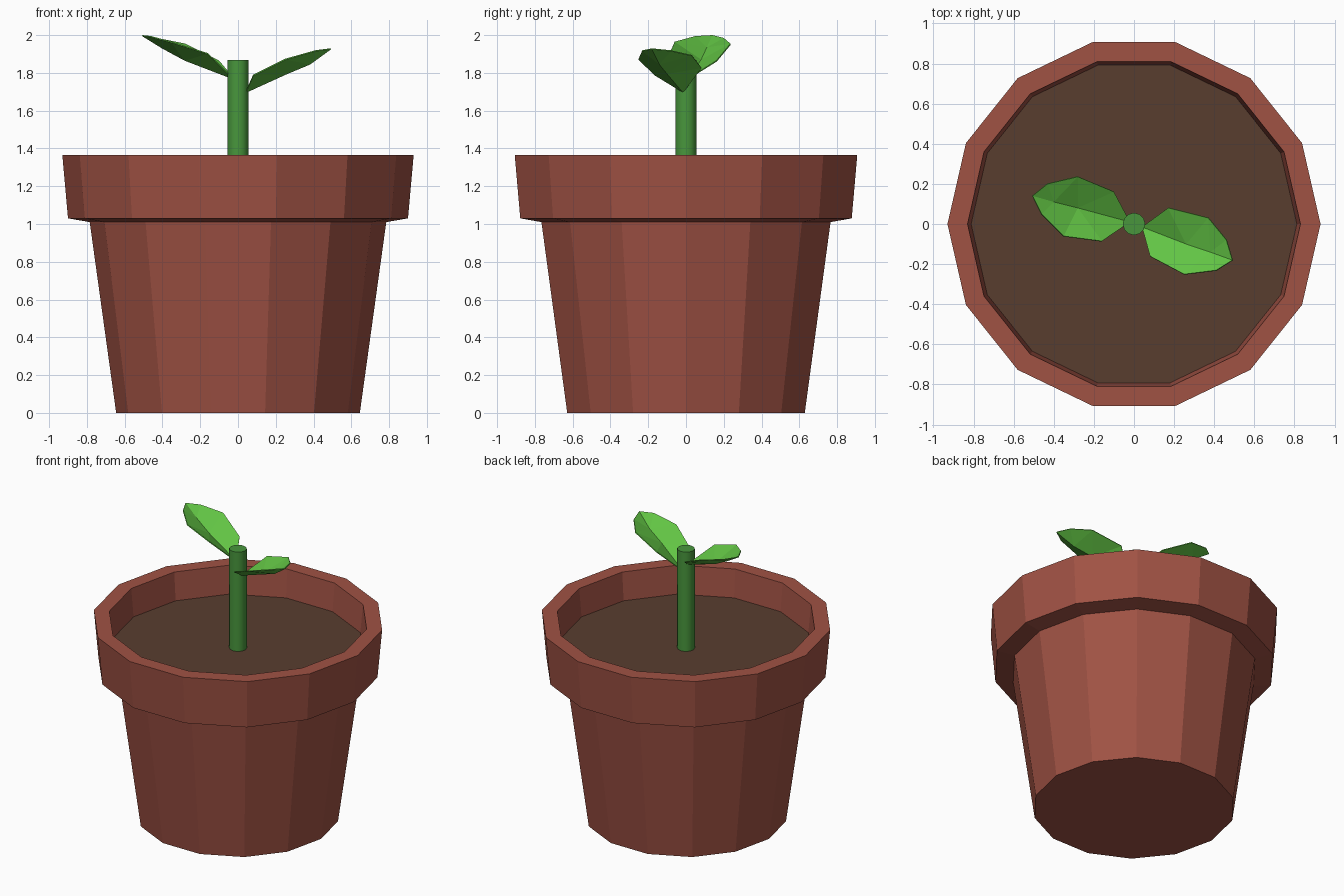
import bpy, bmesh, math

if "Cube" in bpy.data.objects:
    bpy.data.objects.remove(bpy.data.objects["Cube"])


def material(name, r, g, b):
    """Flat colour given in 0-255 display values."""
    m = bpy.data.materials.new(name)
    lin = [((c / 255 + 0.055) / 1.055) ** 2.4 for c in (r, g, b)]
    m.diffuse_color = (*lin, 1)
    m.use_nodes = True
    m.node_tree.nodes["Principled BSDF"].inputs["Base Color"].default_value = m.diffuse_color
    return m


terracotta = material("terracotta", 160, 82, 68)
earth = material("earth", 88, 61, 47)
stem_green = material("stem_green", 72, 150, 60)
leaf_green = material("leaf_green", 98, 196, 68)


def add_object(name, bm, mat):
    mesh = bpy.data.meshes.new(name)
    bm.to_mesh(mesh)
    bm.free()
    mesh.materials.append(mat)
    ob = bpy.data.objects.new(name, mesh)
    bpy.context.collection.objects.link(ob)
    return ob


def turned(name, profile, sides, mat, cap_start=False, cap_end=False):
    """Flat-sided solid of revolution from (radius, height) points, bottom outside first."""
    bm = bmesh.new()
    rings = [[bm.verts.new((r * math.cos(math.tau * i / sides),
                            r * math.sin(math.tau * i / sides), z))
              for i in range(sides)] for r, z in profile]
    for low, high in zip(rings, rings[1:]):
        for i in range(sides):
            j = (i + 1) % sides
            bm.faces.new((low[i], low[j], high[j], high[i]))
    if cap_start:
        bm.faces.new(rings[0][::-1])
    if cap_end:
        bm.faces.new(rings[-1])
    return add_object(name, bm, mat)


SIDES, SOIL_Z = 14, 1.17

# Pot: tapered body, overhanging rim and inner lip
turned("pot", [(0.645, 0), (0.785, 1.01), (0.90, 1.03), (0.93, 1.365),
               (0.83, 1.365), (0.812, SOIL_Z)], SIDES, terracotta, cap_start=True)

# Soil: flat disc filling the pot
turned("soil", [(0.812, SOIL_Z)], SIDES, earth, cap_end=True)

# Stem
stem = turned("stem", [(0.056, SOIL_Z), (0.056, 1.868)], 12, stem_green, cap_end=True)
for p in stem.data.polygons:
    p.use_smooth = len(p.vertices) == 4
stem.data.set_sharp_from_angle(angle=math.radians(40))


def leaf(name, rib, edge_a, edge_b):
    """Folded leaf: rib of base, two inner points and tip, with three points per edge."""
    bm = bmesh.new()
    r0, r1, r2, tip = [bm.verts.new(p) for p in rib]
    for edge in (edge_a, edge_b):
        e1, e2, e3 = [bm.verts.new(p) for p in edge]
        for f in ((r0, e1, r1), (e1, e2, r1), (e2, r2, r1), (e2, e3, r2), (e3, tip, r2)):
            face = bm.faces.new(f)
            face.normal_update()
            if face.normal.z < 0:
                face.normal_flip()
    ob = add_object(name, bm, leaf_green)
    thick = ob.modifiers.new("thickness", 'SOLIDIFY')
    thick.thickness = 0.006
    return ob


leaf("right_leaf",
     [(0.04, -0.015, 1.70), (0.26, -0.10, 1.80), (0.38, -0.14, 1.85), (0.49, -0.18, 1.93)],
     [(0.08, -0.16, 1.79), (0.25, -0.25, 1.875), (0.41, -0.23, 1.92)],
     [(0.17, 0.08, 1.83), (0.37, 0.03, 1.895), (0.46, -0.08, 1.92)])
leaf("left_leaf",
     [(-0.02, 0.01, 1.77), (-0.28, 0.08, 1.87), (-0.40, 0.11, 1.935), (-0.505, 0.14, 2.0)],
     [(-0.10, 0.16, 1.865), (-0.28, 0.235, 1.955), (-0.43, 0.20, 1.985)],
     [(-0.16, -0.085, 1.905), (-0.35, -0.06, 1.965), (-0.46, 0.05, 1.995)])
